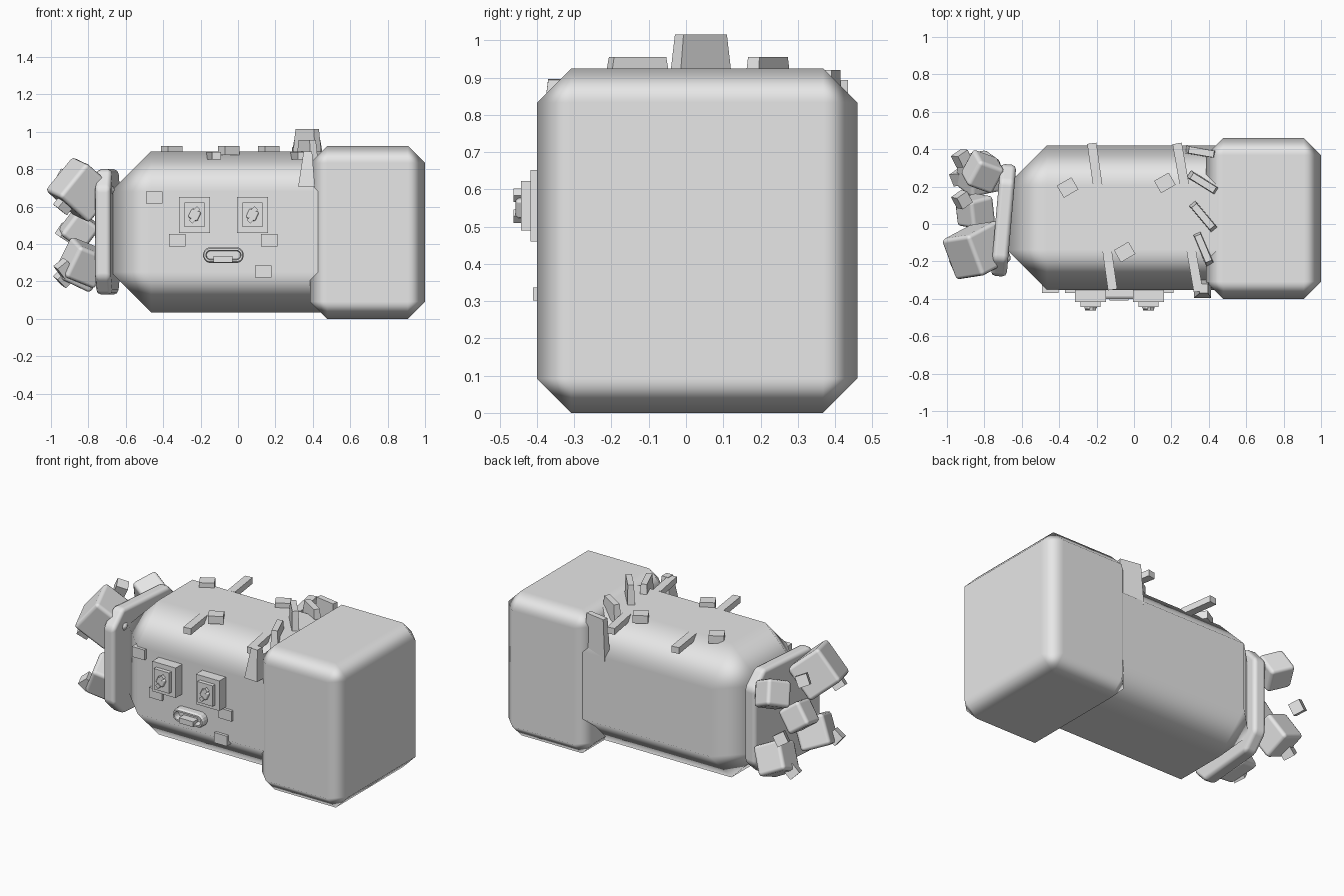
import bpy, bmesh, math
from mathutils import Vector, Matrix, Euler

if "Cube" in bpy.data.objects:
    bpy.data.objects.remove(bpy.data.objects["Cube"])

grey = bpy.data.materials.new("stone_grey")
grey.diffuse_color = (0.8, 0.8, 0.8, 1)
grey.use_nodes = True
grey.node_tree.nodes["Principled BSDF"].inputs["Base Color"].default_value = grey.diffuse_color


def finish(name, bm, loc=(0, 0, 0), rot=(0, 0, 0), bevel=0.0, segments=1):
    """Turn a bmesh into an object, optionally with smooth bevelled edges."""
    bmesh.ops.recalc_face_normals(bm, faces=bm.faces[:])
    mesh = bpy.data.meshes.new(name)
    bm.to_mesh(mesh)
    bm.free()
    mesh.materials.append(grey)
    ob = bpy.data.objects.new(name, mesh)
    bpy.context.collection.objects.link(ob)
    ob.location = loc
    ob.rotation_euler = [math.radians(a) for a in rot]
    if bevel:
        for p in mesh.polygons:
            p.use_smooth = True
        mod = ob.modifiers.new("rounded_edges", 'BEVEL')
        mod.width = bevel
        mod.segments = segments
        mod.limit_method = 'NONE'
        mod.harden_normals = True
    return ob


def box(name, loc, size, rot=(0, 0, 0), bevel=0.0, segments=1, taper=1.0):
    """Box with a centre, size and rotation; taper narrows its top."""
    bm = bmesh.new()
    bmesh.ops.create_cube(bm, size=1)
    for v in bm.verts:
        k = taper if v.co.z > 0 else 1
        v.co = Vector((v.co.x * size[0] * k, v.co.y * size[1] * k, v.co.z * size[2]))
    return finish(name, bm, loc, rot, bevel, segments)


def span(name, lo, hi, **kw):
    """Box between two corners."""
    lo, hi = Vector(lo), Vector(hi)
    return box(name, (lo + hi) / 2, hi - lo, **kw)


# Main masses: chamfered head block and long chamfered barrel
span("end_block", (0.385, -0.40, 0), (1.0, 0.46, 0.925), bevel=0.092)
span("barrel", (-0.68, -0.352, 0.035), (0.85, 0.42, 0.895), bevel=0.215)

# Thin seams along the four long chamfers
for side, y, tilt in (("front", -0.283, 1), ("back", 0.352, -1)):
    for level, z, s in (("upper", 0.737, 1), ("lower", 0.193, -1)):
        box(side + "_" + level + "_seam", (-0.03, y, z), (0.86, 0.012, 0.012),
            rot=(45 * tilt * s, 0, 0))

# Collar plate on the narrow end
bm = bmesh.new()
outline = [(-0.28, 0.22), (-0.19, 0.13), (0.22, 0.13), (0.32, 0.22),
           (0.32, 0.70), (0.23, 0.80), (-0.19, 0.80), (-0.28, 0.70)]
base = bm.faces.new([bm.verts.new((-0.04, y - 0.02, z - 0.465)) for y, z in outline])
ext = bmesh.ops.extrude_face_region(bm, geom=[base])
for v in ext["geom"]:
    if isinstance(v, bmesh.types.BMVert):
        v.co.x += 0.085
finish("collar_plate", bm, (-0.70, 0.02, 0.465), (0, 0, -5), bevel=0.025, segments=2)

# Cluster of rounded stones on the collar
stones = [(-0.84, -0.14, 0.69, 0.235, (12, 38, 28)),
          (-0.81, 0.28, 0.69, 0.16, (20, 25, -20)),
          (-0.85, 0.07, 0.48, 0.155, (15, 35, 15)),
          (-0.83, -0.13, 0.30, 0.19, (20, 20, 25)),
          (-0.83, 0.27, 0.28, 0.185, (25, 25, 12))]
for i, (x, y, z, s, r) in enumerate(stones):
    box("stone_%d" % (i + 1), (x, y, z), (s, s, s), r, bevel=0.022, segments=2)

# Small loose cubes on the stones
chips = [(-0.92, 0.13, 0.75), (-0.92, 0.35, 0.46), (-0.93, -0.21, 0.61),
         (-0.93, 0.25, 0.22), (-0.93, -0.19, 0.27)]
for i, p in enumerate(chips):
    box("chip_%d" % (i + 1), p, (0.07, 0.07, 0.07), (20, 20 + 7 * i, 35))

# Eyes: stepped square plates with a swirled pupil
for side, x in (("left", -0.232), ("right", 0.077)):
    span(side + "_eye_base", (x - 0.083, -0.418, 0.46), (x + 0.083, -0.34, 0.652))
    span(side + "_eye_frame", (x - 0.054, -0.443, 0.49), (x + 0.054, -0.41, 0.622))
    box(side + "_pupil", (x, -0.445, 0.556), (0.055, 0.025, 0.055), (0, 25, 0),
        bevel=0.008)
    for d in (-1, 1):
        box(side + "_pupil_tip", (x + 0.012 * d, -0.452, 0.556 + 0.028 * d),
            (0.025, 0.022, 0.025), (0, 45, 0))

# Mouth: pill-shaped ring of lip with a lower tooth
bm = bmesh.new()
rings = []
for half, rad, y in ((0.065, 0.044, -0.34), (0.065, 0.044, -0.388), (0.068, 0.036, -0.40),
                     (0.068, 0.026, -0.40), (0.068, 0.022, -0.36)):
    ring = []
    for k in range(16):
        a = math.tau * (k + 0.5) / 16
        cx = half if math.cos(a) > 0 else -half
        ring.append(bm.verts.new((cx + rad * math.cos(a), y, rad * math.sin(a))))
    rings.append(ring)
for a, b in zip(rings, rings[1:]):
    for k in range(16):
        bm.faces.new((a[k], a[(k + 1) % 16], b[(k + 1) % 16], b[k]))
bm.faces.new(rings[-1])
finish("mouth_lip", bm, (-0.078, 0, 0.341))
span("tooth", (-0.132, -0.41, 0.302), (-0.03, -0.36, 0.336))

# Studs on the front face and on the top
for i, (x, z) in enumerate(((-0.448, 0.648), (-0.325, 0.42), (0.167, 0.42), (0.135, 0.253))):
    box("front_stud_%d" % (i + 1), (x, -0.345, z), (0.09, 0.05, 0.065))
for i, (x, y) in enumerate(((-0.355, 0.195), (0.165, 0.22), (-0.05, -0.15))):
    box("top_stud_%d" % (i + 1), (x, y, 0.90), (0.09, 0.075, 0.05), (0, 0, 30))

# Bars reaching out sideways from the top
for i, (x, y, a) in enumerate(((-0.21, 0.32, 8), (0.25, 0.32, 10), (-0.13, -0.24, 8),
                               (0.325, -0.25, 10))):
    box("bar_%d" % (i + 1), (x, y, 0.873), (0.05, 0.225, 0.04), (0, 0, a))

# Tapered shards standing around the joint of barrel and block
shards = [(0.36, 0.385, 0.79, 0.17, 0.26, -10), (0.37, 0.22, 0.90, 0.18, 0.11, -32),
          (0.37, 0.04, 0.94, 0.19, 0.15, -50), (0.37, -0.13, 0.90, 0.19, 0.11, -67)]
for i, (x, y, z, w, h, a) in enumerate(shards):
    box("shard_%d" % (i + 1), (x, y, z), (w, 0.045, h), (0, 0, a), taper=0.8)
box("front_shard", (0.37, -0.345, 0.80), (0.09, 0.10, 0.19), (0, 2, 0), taper=0.5)
